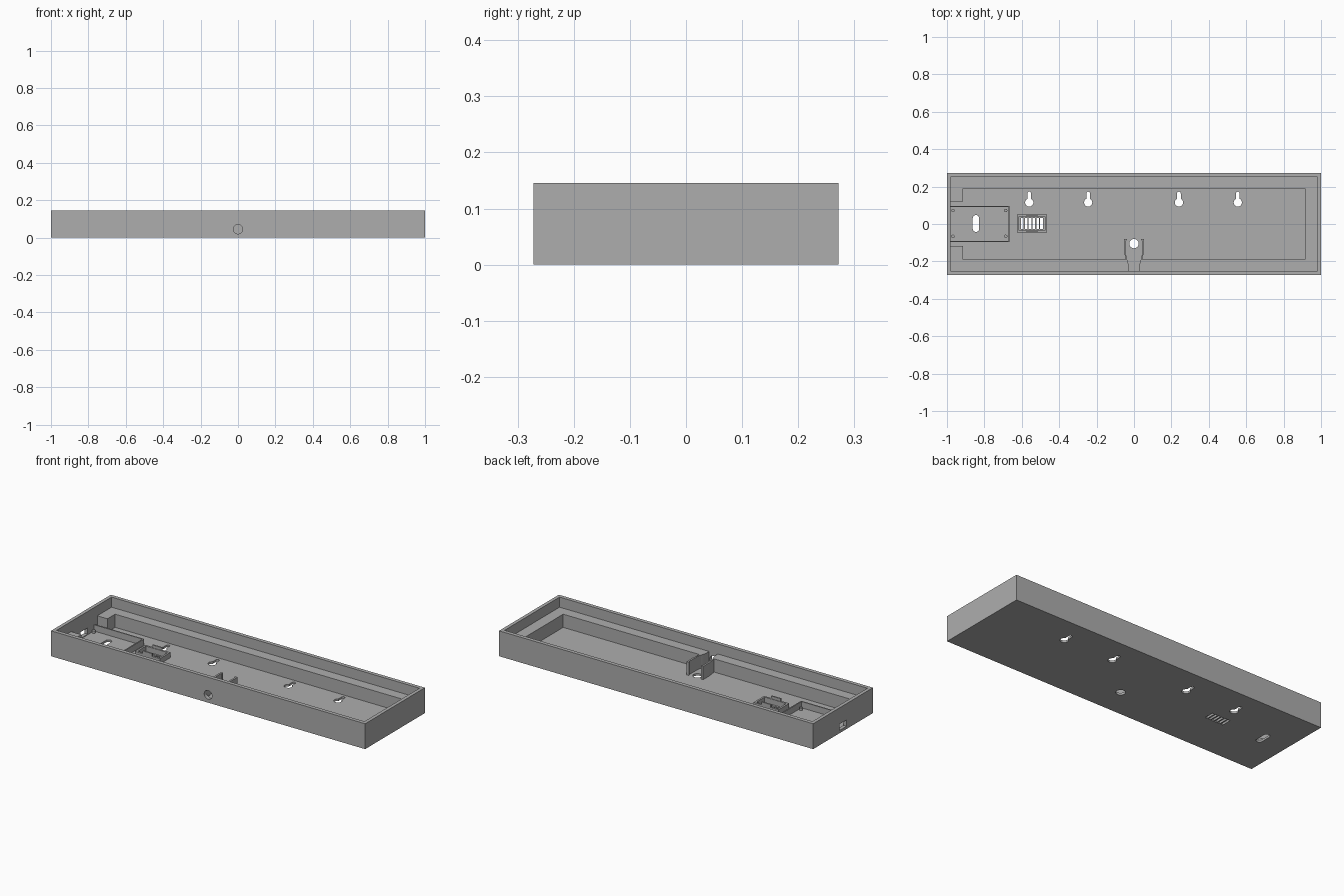
import bpy, bmesh, math

if "Cube" in bpy.data.objects:
    bpy.data.objects.remove(bpy.data.objects["Cube"])

FLOOR, LEDGE, TOP = 0.012, 0.088, 0.146
grey = bpy.data.materials.new("grey plastic")
grey.diffuse_color = (0.42, 0.42, 0.42, 1)
grey.use_nodes = True
grey.node_tree.nodes["Principled BSDF"].inputs["Base Color"].default_value = grey.diffuse_color


def prism(name, pts, z0, z1):
    """Extrude a counter-clockwise plan outline from z0 to z1."""
    bm = bmesh.new()
    face = bm.faces.new([bm.verts.new((x, y, z0)) for x, y in pts])
    ext = bmesh.ops.extrude_face_region(bm, geom=[face])
    for v in ext["geom"]:
        if isinstance(v, bmesh.types.BMVert):
            v.co.z = z1
    bmesh.ops.recalc_face_normals(bm, faces=bm.faces[:])
    me = bpy.data.meshes.new(name)
    bm.to_mesh(me)
    bm.free()
    me.materials.append(grey)
    ob = bpy.data.objects.new(name, me)
    bpy.context.collection.objects.link(ob)
    return ob


def rect(x0, x1, y0, y1):
    return [(x0, y0), (x1, y0), (x1, y1), (x0, y1)]


def box(name, x0, x1, y0, y1, z0, z1):
    return prism(name, rect(x0, x1, y0, y1), z0, z1)


def arc(cx, cy, r, a0, a1, n):
    return [(cx + r * math.cos(math.radians(a0 + (a1 - a0) * i / n)),
             cy + r * math.sin(math.radians(a0 + (a1 - a0) * i / n))) for i in range(n + 1)]


def cut(target, cutter):
    m = target.modifiers.new("cut", 'BOOLEAN')
    m.operation, m.solver, m.object = 'DIFFERENCE', 'EXACT', cutter
    bpy.context.view_layer.objects.active = target
    bpy.ops.object.modifier_apply(modifier=m.name)
    bpy.data.objects.remove(cutter, do_unlink=True)


# Outer case with a thin rim above a wide ledge
case = box("case", -1, 1, -0.272, 0.272, 0, TOP)
cut(case, box("rim_cutter", -0.98, 0.98, -0.25, 0.25, LEDGE, 0.2))

# Pocket outline, with the cable channel at the front and the board notch at the left
pocket = [(-0.915, -0.19), (-0.037, -0.19), (-0.028, -0.22), (-0.028, -0.25),
          (0.028, -0.25), (0.028, -0.22), (0.037, -0.19), (0.915, -0.19),
          (0.915, 0.19), (-0.915, 0.19), (-0.915, 0.12), (-0.98, 0.12),
          (-0.98, -0.118), (-0.915, -0.118)]
cut(case, prism("pocket_cutter", pocket, FLOOR, 0.2))

# Keyhole mounting slots
for x in (-0.56, -0.245, 0.24, 0.555):
    outline = arc(x, 0.115, 0.022, 117, 423, 20) + arc(x, 0.163, 0.01, 0, 180, 8)
    cut(case, prism("keyhole_cutter", outline, -0.05, 0.05))

# Cable hole in the floor, oblong slot and vent slots
cut(case, prism("hole_cutter", arc(0, -0.105, 0.025, 0, 350, 35), -0.05, 0.05))
slot = arc(-0.845, 0.03, 0.0175, 0, 180, 10) + arc(-0.845, -0.025, 0.0175, 180, 360, 10)
cut(case, prism("slot_cutter", slot, -0.05, 0.05))
for i in range(6):
    x = -0.604 + i * 0.0205
    cut(case, box("vent_cutter", x, x + 0.014, -0.026, 0.032, -0.05, 0.05))

# Round cable entry in the front wall and square opening in the left wall
bpy.ops.mesh.primitive_cylinder_add(vertices=36, radius=0.025, depth=0.06,
                                    location=(0, -0.262, 0.045),
                                    rotation=(math.pi / 2, 0, 0))
cut(case, bpy.context.object)
cut(case, box("port_cutter", -1.05, -0.97, -0.032, 0.032, 0.016, 0.052))

# Cable clamp: two curved cheeks with inward hooks
for s, side in ((-1, "left"), (1, "right")):
    cheek = [(0.037, -0.19), (0.042, -0.165), (0.043, -0.09), (0.038, -0.086),
             (0.038, -0.08), (0.053, -0.08), (0.053, -0.14), (0.046, -0.19)]
    prism("cable_clamp_" + side, [(s * x, y) for x, y in cheek], FLOOR, LEDGE)

# Low walls around the circuit board bay
W = 0.007
box("board_wall_back", -0.98, -0.665, 0.09, 0.09 + W, FLOOR, 0.048)
box("board_wall_front", -0.98, -0.665, -0.09 - W, -0.09, FLOOR, 0.048)
box("board_wall_end", -0.665 - W, -0.665, -0.09, 0.09, FLOOR, 0.048)

# Board posts in the corners of the bay
for x in (-0.968, -0.686):
    for y in (-0.066, 0.072):
        prism("board_post", arc(x, y, 0.009, 0, 345, 23), FLOOR, 0.026)

# Vent frame with snap tabs
box("vent_frame_back", -0.625, -0.465, 0.04, 0.051, FLOOR, 0.042)
box("vent_frame_front", -0.625, -0.465, -0.046, -0.035, FLOOR, 0.042)
box("vent_frame_left", -0.625, -0.614, -0.035, 0.04, FLOOR, 0.042)
box("vent_frame_right", -0.476, -0.465, -0.035, 0.04, FLOOR, 0.042)
for y in (-0.046, 0.043):
    box("vent_tab", -0.575, -0.515, y, y + 0.008, 0.042, 0.058)

# Smooth round holes, keep corners sharp
for ob in bpy.context.collection.objects:
    ob.select_set(True)
bpy.context.view_layer.objects.active = case
bpy.ops.object.shade_smooth_by_angle(angle=math.radians(30))
